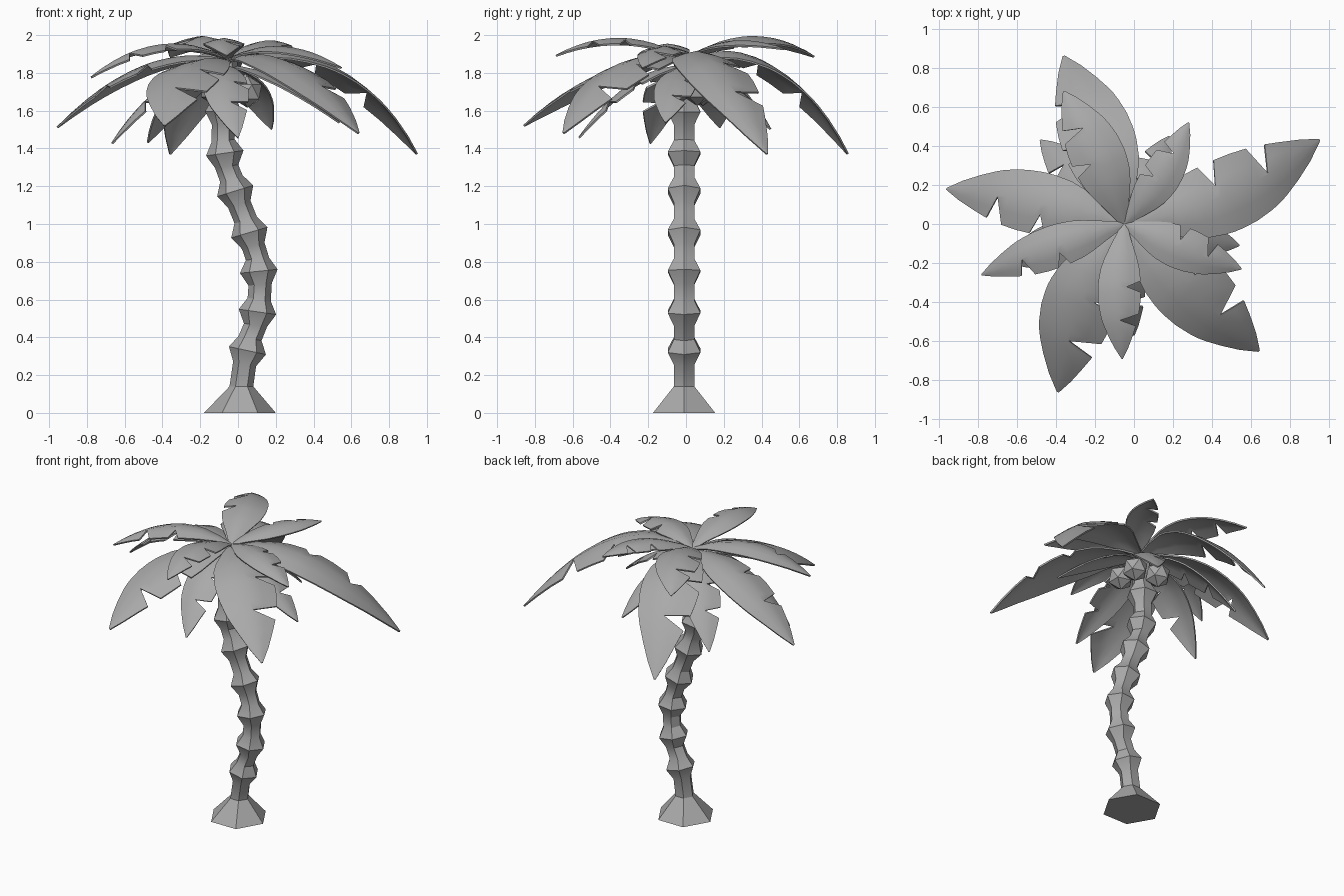
import bpy, bmesh, math
from mathutils import Vector

cube = bpy.data.objects.get("Cube")
if cube:
    bpy.data.objects.remove(cube, do_unlink=True)

# Single plain grey for the whole tree
grey = bpy.data.materials.new("plain_grey")
grey.use_nodes = True
COLOUR = (0.4, 0.4, 0.4, 1)
grey.diffuse_color = COLOUR
grey.node_tree.nodes["Principled BSDF"].inputs["Base Color"].default_value = COLOUR


def finish(name, bm, angle=None, thickness=0):
    """Turn a bmesh into a named object, optionally thickened and smoothed."""
    mesh = bpy.data.meshes.new(name)
    bm.to_mesh(mesh)
    bm.free()
    mesh.materials.append(grey)
    obj = bpy.data.objects.new(name, mesh)
    bpy.context.collection.objects.link(obj)
    bpy.ops.object.select_all(action='DESELECT')
    obj.select_set(True)
    bpy.context.view_layer.objects.active = obj
    if thickness:
        mod = obj.modifiers.new("thickness", 'SOLIDIFY')
        mod.thickness = thickness
        mod.offset = -1
        bpy.ops.object.modifier_apply(modifier=mod.name)
    if angle:
        bpy.ops.object.shade_smooth_by_angle(angle=math.radians(angle))
    return obj


# Trunk: centres (x, z) of the swollen joints, bottom to top
JOINTS = [(.05, .33), (.103, .535), (.11, .75), (.06, .955), (-.015, 1.175),
          (-.07, 1.375), (-.075, 1.595)]
FOOT, CROWN = (.018, .14), (-.06, 1.86)


def build_trunk():
    # Rings are (x, z, radius, lean)
    rings = [(.01, 0, .19, 0), (*FOOT, .063, 0)]
    path = [FOOT, *JOINTS, CROWN]
    for before, (x, z), after in zip(path, path[1:], path[2:]):
        slope = (after[0] - before[0]) / (after[1] - before[1])
        for dz, r in ((-.07, .062), (0, .1), (.065, .062)):
            rings.append((x + slope * dz, z + dz, r, math.atan(slope)))
    rings.append((*CROWN, .058, 0))

    bm = bmesh.new()
    loops = []
    for x, z, r, lean in rings:
        loop = []
        for k in range(6):
            a = k * math.pi / 3
            c = r * math.cos(a)
            loop.append(bm.verts.new((x + c * math.cos(lean), r * math.sin(a) - .01,
                                      z - c * math.sin(lean))))
        loops.append(loop)
    for low, high in zip(loops, loops[1:]):
        for k in range(6):
            n = (k + 1) % 6
            bm.faces.new((low[k], low[n], high[n], high[k]))
    bm.faces.new(loops[0][::-1])
    bm.faces.new(loops[-1])
    finish("trunk", bm, 30)


# Frond stations: (distance along, half width, width of the notched left edge)
STATIONS = [(0, .12, 1), (.12, .42, 1), (.25, .75, 1), (.33, .9, 1),
            (.42, .98, 1), (.465, 1, .35), (.505, 1, 1), (.58, .98, 1),
            (.665, .9, 1), (.715, .83, .04), (.755, .75, 1), (.83, .57, 1),
            (.92, .32, 1), (1, .03, 1)]


def build_frond(name, tip, mid_z, half_width, bow=0, base_z=1.87):
    bm = bmesh.new()
    base = Vector((-.05, 0, base_z))
    tip = Vector(tip)
    flat = Vector((tip.x - base.x, tip.y - base.y, 0))
    left = Vector((-flat.y, flat.x, 0)).normalized()
    rows = []
    for t, w, notch in STATIONS:
        spine = base + flat * t + left * bow * 4 * t * (1 - t)
        # Arch passing through the base, middle and tip heights
        spine.z = (base_z * 2 * (t - .5) * (t - 1) + mid_z * 4 * t * (1 - t)
                   + tip.z * 2 * t * (t - .5))
        row = []
        for u in (-1, -.5, 0, notch / 2, notch):
            side = u * w * half_width
            droop = Vector((0, 0, -.27 * abs(u) ** 1.4 * w * half_width))
            row.append(bm.verts.new(spine + left * side + droop))
        rows.append(row)
    for a, b in zip(rows, rows[1:]):
        for j in range(4):
            bm.faces.new((a[j], b[j], b[j + 1], a[j + 1]))
    finish(name, bm, 35, .01)


build_trunk()

# Three tiers of five fronds: (tip, middle height, half width, sideways bow)
LARGE = [((.95, .43, 1.375), 1.85, .19, -.07), ((-.36, .86, 1.375), 1.85, .19, -.02),
         ((-.96, .18, 1.515), 1.84, .16, -.02), ((-.39, -.86, 1.525), 1.82, .19, -.06),
         ((.64, -.65, 1.485), 1.845, .19, -.01)]
UPPER = [((.28, .52, 1.93), 1.97, .1, -.03), ((-.36, .68, 1.89), 1.995, .14, -.02),
         ((-.78, -.26, 1.78), 1.95, .11, -.01), ((-.06, -.69, 1.895), 1.985, .11, -.02),
         ((.55, -.23, 1.83), 1.94, .11, -.01)]
LOWER = [((.18, .45, 1.505), 1.75, .1, 0), ((-.48, .43, 1.435), 1.75, .12, 0),
         ((-.67, -.19, 1.43), 1.76, .12, 0), ((0, -.57, 1.46), 1.75, .12, -.04),
         ((.54, -.11, 1.54), 1.76, .11, 0)]
for tier, fronds, base_z in (("large", LARGE, 1.87), ("upper", UPPER, 1.88),
                             ("lower", LOWER, 1.84)):
    for n, (tip, mid_z, width, bow) in enumerate(fronds, 1):
        build_frond(f"{tier}_frond_{n}", tip, mid_z, width, bow, base_z)

# Faceted coconuts clustered under the crown
for n, spot in enumerate([(.05, -.07, 1.7), (.04, .06, 1.71), (-.12, .09, 1.71)], 1):
    bm = bmesh.new()
    bmesh.ops.create_icosphere(bm, subdivisions=1, radius=.085)
    bmesh.ops.translate(bm, verts=bm.verts, vec=spot)
    finish(f"coconut_{n}", bm)
